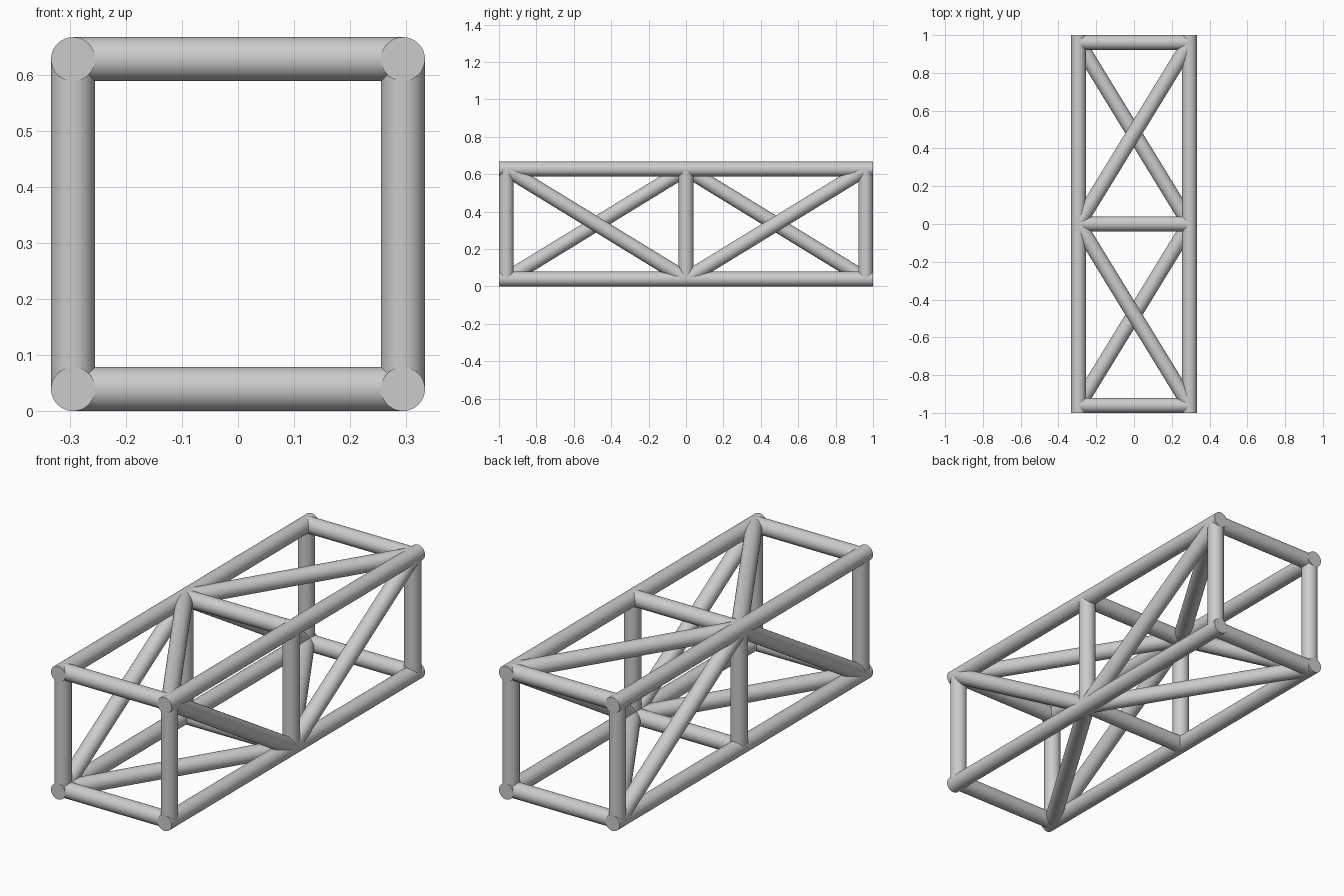
import bpy, math
from mathutils import Vector

if "Cube" in bpy.data.objects:
    bpy.data.objects.remove(bpy.data.objects["Cube"])

R = 0.0393            # tube radius
H = 1 / 3 - R         # half spacing of the chords
Z0, Z1 = R, R + 2 * H # chord heights
E = 1 - R             # y of the end frames


def tube(name, a, b):
    a, b = Vector(a), Vector(b)
    d = b - a
    bpy.ops.mesh.primitive_cylinder_add(vertices=48, radius=R, depth=d.length, location=(a + b) / 2)
    ob = bpy.context.object
    ob.name = name
    ob.rotation_euler = d.to_track_quat('Z', 'Y').to_euler()
    bpy.ops.object.shade_smooth_by_angle(angle=math.radians(40))
    return ob


# Four long main chords
for x in (-H, H):
    for z in (Z0, Z1):
        tube("main_chord", (x, -1, z), (x, 1, z))

# Square frames at both ends and the middle
for y in (-E, 0, E):
    for x in (-H, H):
        tube("upright", (x, y, Z0), (x, y, Z1))
    for z in (Z0, Z1):
        tube("cross_bar", (-H, y, z), (H, y, z))

# Diagonal braces, mirrored front to back
for y in (-E, E):
    tube("right_brace", (H, 0, Z0), (H, y, Z1))
    tube("left_brace", (-H, 0, Z1), (-H, y, Z0))
    tube("top_brace", (-H, 0, Z1), (H, y, Z1))
    tube("bottom_brace", (H, 0, Z0), (-H, y, Z0))
